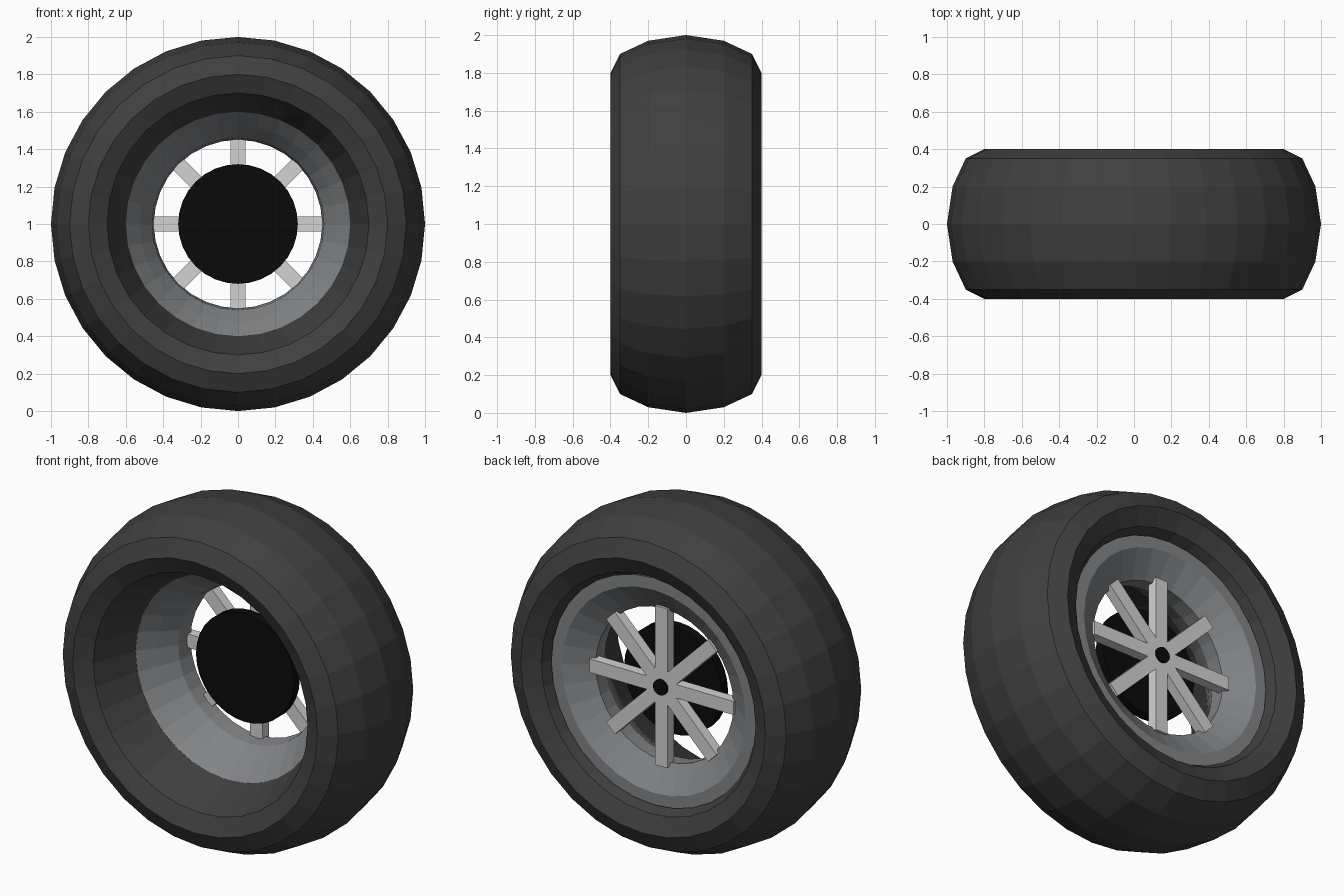
import bpy, bmesh
from math import pi, radians
from mathutils import Matrix, Vector

old = bpy.data.objects.get("Cube")
if old:
    bpy.data.objects.remove(old, do_unlink=True)

CENTRE = Vector((0, 0, 1))
SEGMENTS = 32


def material(name, r, g, b):
    mat = bpy.data.materials.new(name)
    mat.use_nodes = True
    mat.diffuse_color = (r, g, b, 1)
    mat.node_tree.nodes["Principled BSDF"].inputs["Base Color"].default_value = (r, g, b, 1)
    return mat


def finish(bm, name, mat):
    bmesh.ops.recalc_face_normals(bm, faces=bm.faces)
    mesh = bpy.data.meshes.new(name)
    bm.to_mesh(mesh)
    bm.free()
    mesh.materials.append(mat)
    obj = bpy.data.objects.new(name, mesh)
    obj.location = CENTRE
    bpy.context.collection.objects.link(obj)
    return obj


def revolve(name, section, mat):
    """Spin a closed (radius, y) section around the wheel axis."""
    bm = bmesh.new()
    verts = [bm.verts.new((0, y, r)) for r, y in section]
    edges = [bm.edges.new((v, verts[i - 1])) for i, v in enumerate(verts)]
    bmesh.ops.spin(bm, geom=verts + edges, cent=(0, 0, 0), axis=(0, 1, 0),
                   angle=2 * pi, steps=SEGMENTS, use_merge=True)
    bmesh.ops.remove_doubles(bm, verts=bm.verts, dist=0.0005)
    return finish(bm, name, mat)


def cylinder(name, radius, y0, y1, sides, mat):
    bm = bmesh.new()
    turn = Matrix.Translation((0, (y0 + y1) / 2, 0)) @ Matrix.Rotation(pi / 2, 4, 'X')
    bmesh.ops.create_cone(bm, cap_ends=True, segments=sides, radius1=radius,
                          radius2=radius, depth=y1 - y0, matrix=turn)
    return finish(bm, name, mat)


rubber = material("dark rubber", 0.05, 0.05, 0.05)
steel = material("grey steel", 0.22, 0.23, 0.24)
silver = material("light silver", 0.65, 0.65, 0.65)
black = material("black", 0.003, 0.003, 0.003)

# Tyre: symmetric section, mirrored across the centre plane
half = [(0.97, 0.2), (0.9, 0.35), (0.8, 0.4), (0.7, 0.35), (0.6, 0.1)]
revolve("tyre", [(1, 0)] + half + [(r, -y) for r, y in reversed(half)], rubber)

# Rim: deep front dish, narrow neck, flared back flange
revolve("rim", [(0.605, -0.105), (0.525, 0), (0.46, 0.1), (0.45, 0.2),
                (0.6, 0.3), (0.67, 0.3), (0.61, 0.13)], steel)

# Spokes: four crossing bars
for i in range(4):
    bm = bmesh.new()
    place = (Matrix.Rotation(radians(45 * i), 4, 'Y') @ Matrix.Translation((0, 0.2, 0))
             @ Matrix.Diagonal((0.08, 0.06, 0.94, 1)))
    bmesh.ops.create_cube(bm, size=1, matrix=place)
    finish(bm, f"spoke_bar_{i + 1}", silver)

# Brake disc and axle
cylinder("brake_disc", 0.32, 0.065, 0.12, SEGMENTS, black)
cylinder("axle", 0.045, 0.1, 0.245, 16, black)
